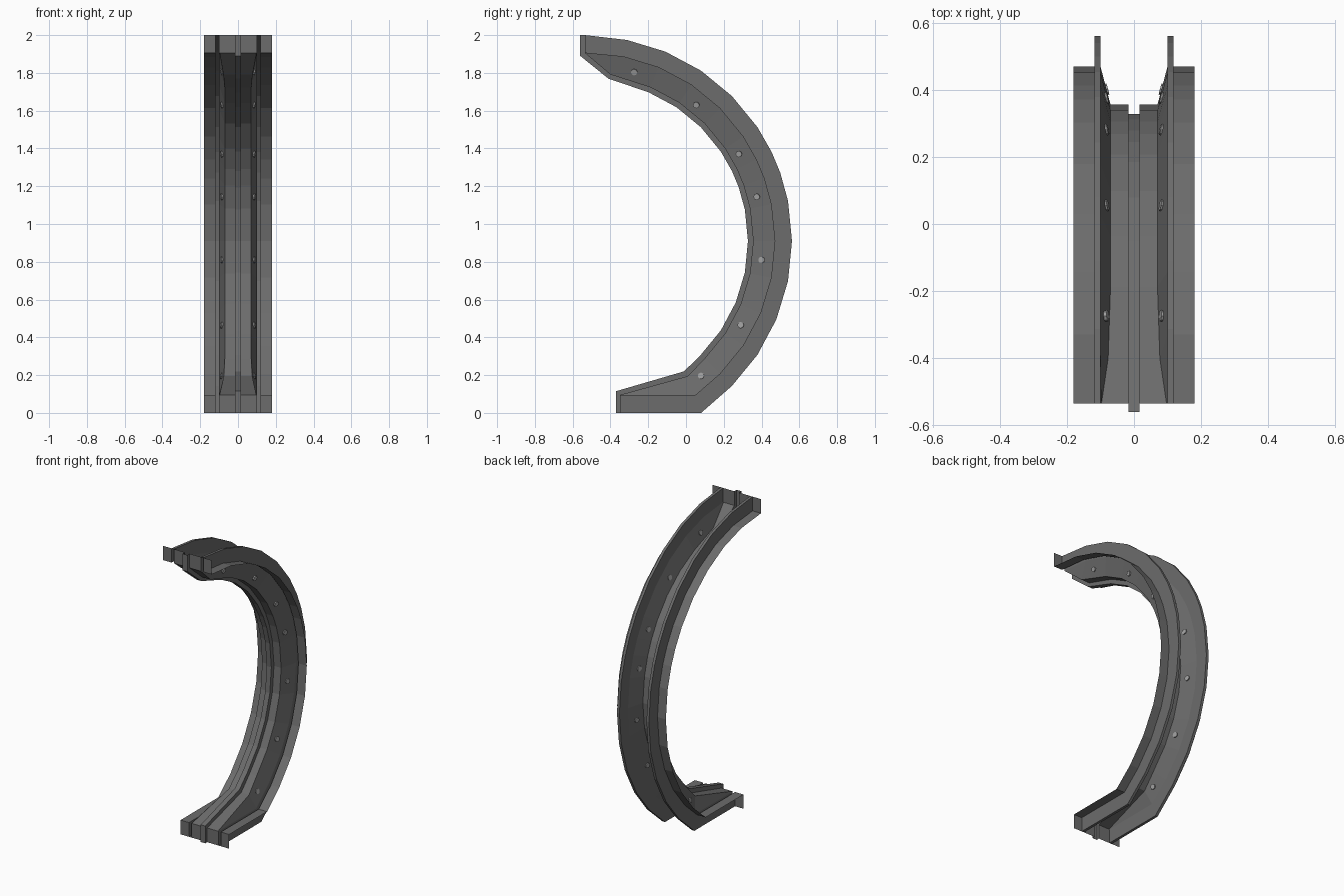
import bpy, bmesh
from math import sin, cos, radians
from mathutils import Vector

if "Cube" in bpy.data.objects:
    bpy.data.objects.remove(bpy.data.objects["Cube"])

CY, CZ = -0.524, 0.91                       # centre of the arch in the y-z plane
RADII = dict(outer=1.085, mid=0.994, plate=0.88, rib=0.852)


def material(name, v):
    m = bpy.data.materials.new(name)
    m.diffuse_color = (v, v, v, 1)
    m.use_nodes = True
    m.node_tree.nodes["Principled BSDF"].inputs["Base Color"].default_value = m.diffuse_color
    return m


dark = material("dark_steel", 0.15)
light = material("bolt_steel", 0.35)


def polar(r, deg):
    return (CY + r * cos(radians(deg)), CZ + r * sin(radians(deg)))


def station(deg):
    return {k: polar(r, deg) for k, r in RADII.items()}


def end_stations(y, z_mid, z_out, rib_y, rib_z):
    # channel runs out to zero depth, then folds over as an end plate
    out, mid = (y, z_out), (y, z_mid)
    lip = dict(outer=out, mid=mid, plate=mid, rib=(rib_y, rib_z), width=0.097)
    cap = dict(outer=out, mid=out, plate=out, rib=(rib_y, z_out), width=0.097)
    return lip, cap


# Stations along the arch, bottom to top
lip0, cap0 = end_stations(-0.35, 0.095, 0.0, -0.37, 0.115)
lip1, cap1 = end_stations(-0.535, 1.905, 2.0, -0.56, 1.89)
foot = dict(outer=(0.08, 0.0), mid=(0.05, 0.095), plate=(0.01, 0.195),
            rib=(-0.01, 0.22), width=0.075)
head = station(78.75)
head.update(plate=polar(0.89, 82), rib=polar(0.867, 82.5), width=0.077)
angles = [-45, -33.75, -22.5, -11.25, 0, 11.25, 19.5, 25.7, 33.75, 45, 56.25, 67.5]
stations = [cap0, lip0, foot] + [station(a) for a in angles] + [head, lip1, cap1]

# Folded sheet section: centre rib, plate, sloped wall, raised fin, side flange
half = [("rib", 0.017), ("plate", 0.017), ("plate", 0.07), ("mid", 0.10),
        ("outer", 0.10), ("outer", 0.118), ("mid", 0.118), ("mid", 0.18)]
section = [(k, -x) for k, x in reversed(half)] + half

bm = bmesh.new()
rows = []
for s in stations:
    row = []
    for k, x in section:
        if k == "plate" and abs(x) > 0.05:
            x = s.get("width", 0.07) * (1 if x > 0 else -1)
        row.append(bm.verts.new((x, *s[k])))
    rows.append(row)
for a, b in zip(rows, rows[1:]):
    for i in range(len(section) - 1):
        bm.faces.new((a[i], a[i + 1], b[i + 1], b[i]))
bmesh.ops.remove_doubles(bm, verts=bm.verts, dist=0.0005)
bmesh.ops.dissolve_degenerate(bm, edges=bm.edges, dist=0.0005)
me = bpy.data.meshes.new("arch_channel")
bm.to_mesh(me)
bm.free()
me.materials.append(dark)
bpy.context.collection.objects.link(bpy.data.objects.new("arch_channel", me))

# Bolts through both sloped walls
bolts = [(-49.8, 0.936), (-28.7, 0.928), (-6.2, 0.93), (14.6, 0.929),
         (29.8, 0.927), (51.2, 0.924), (74.4, 0.929)]
for n, (deg, r) in enumerate(bolts):
    y, z = polar(r, deg)
    for side in (-1, 1):
        normal = Vector((side * 0.967, -0.255 * cos(radians(deg)), -0.255 * sin(radians(deg))))
        bpy.ops.mesh.primitive_cylinder_add(vertices=8, radius=0.017, depth=0.014,
                                            location=(side * 0.0845, y, z))
        bolt = bpy.context.object
        bolt.name = f"bolt_{n}_{'right' if side > 0 else 'left'}"
        bolt.rotation_euler = normal.to_track_quat('Z', 'Y').to_euler()
        bolt.data.materials.append(light)
